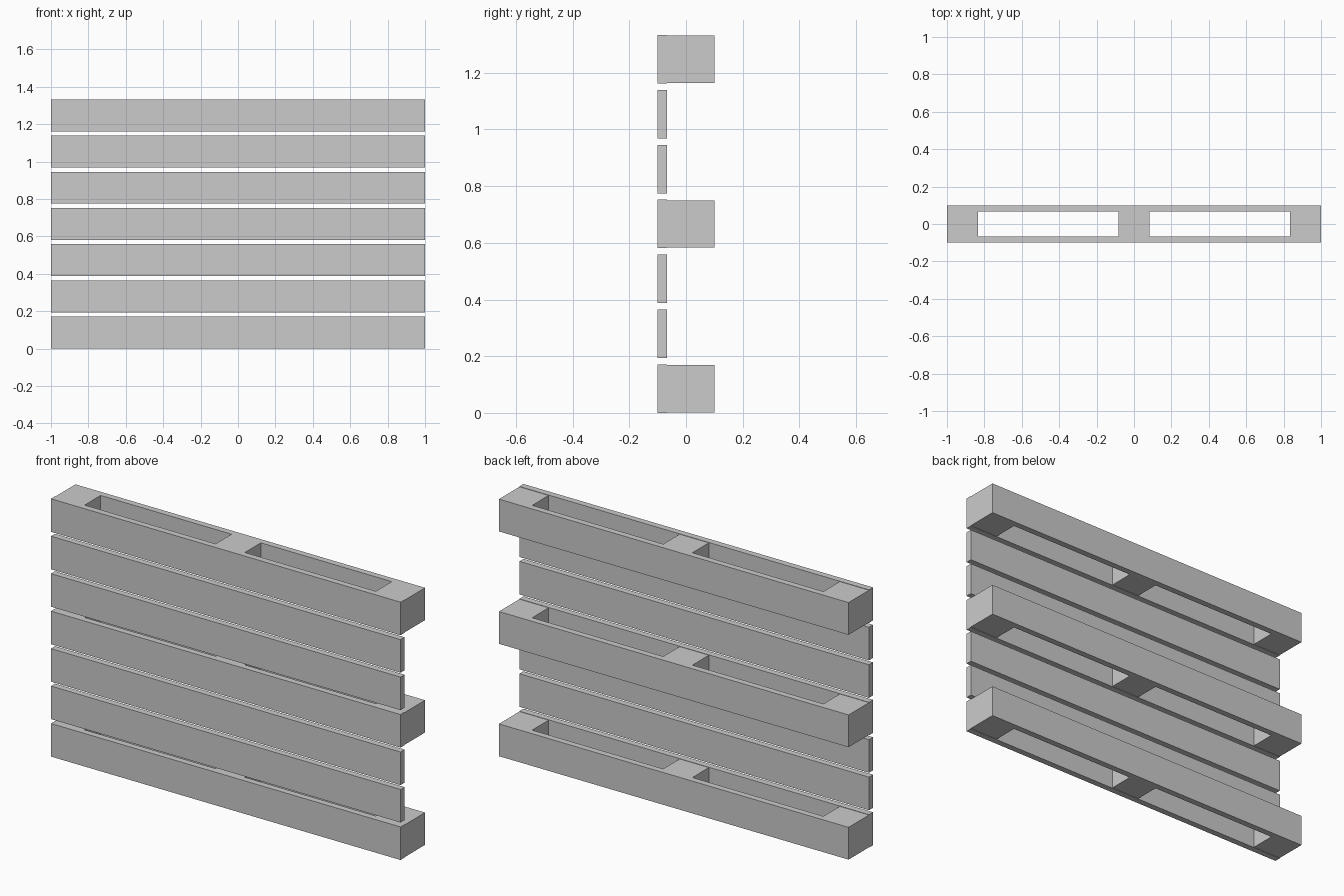
import bpy

if "Cube" in bpy.data.objects:
    bpy.data.objects.remove(bpy.data.objects["Cube"])

SLAT_H, PITCH, BLOCK = 0.171, 0.1937, 0.167


def box(name, x0, x1, y0, y1, z0, z1):
    bpy.ops.mesh.primitive_cube_add(
        size=1, location=((x0 + x1) / 2, (y0 + y1) / 2, (z0 + z1) / 2))
    ob = bpy.context.object
    ob.name = name
    ob.scale = (x1 - x0, y1 - y0, z1 - z0)
    bpy.ops.object.transform_apply(location=False, rotation=False, scale=True)
    return ob


# Seven front deck slats
for i in range(7):
    z = i * PITCH
    box(f"front_slat_{i + 1}", -1, 1, -0.1, -0.067, z, z + SLAT_H)

# Three runners behind slats 1, 4 and 7: three spacer blocks and a back board
for r, i in enumerate((0, 3, 6), 1):
    z0 = i * PITCH + (SLAT_H - BLOCK) / 2
    z1 = z0 + BLOCK
    box(f"back_board_{r}", -1, 1, 0.067, 0.1, z0, z1)
    for b, x in enumerate((-1 + BLOCK / 2, 0, 1 - BLOCK / 2), 1):
        box(f"spacer_block_{r}_{b}", x - BLOCK / 2, x + BLOCK / 2,
            -0.067, 0.067, z0, z1)
